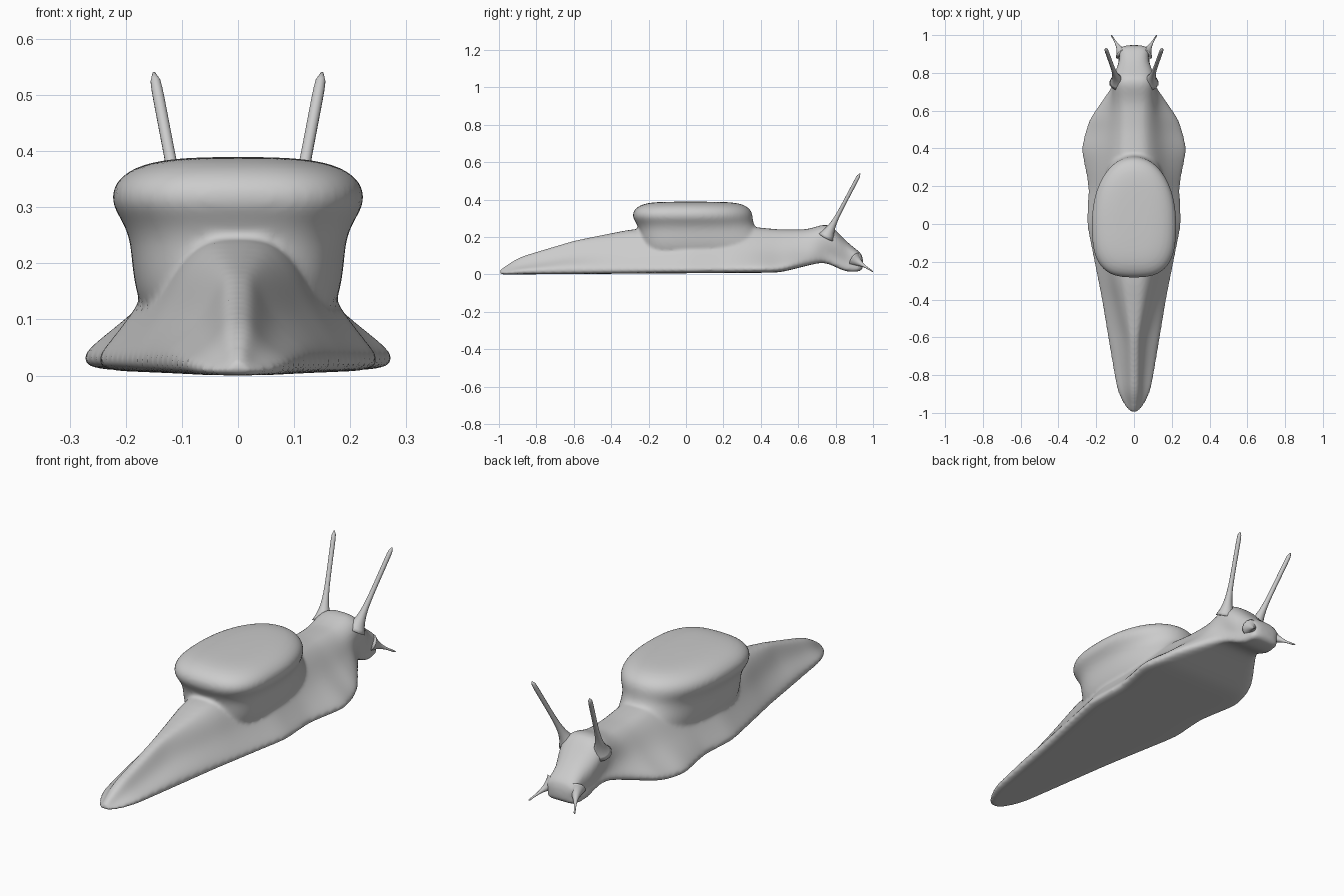
import bpy, bmesh, math
from mathutils import Vector

cube = bpy.data.objects.get("Cube")
if cube:
    bpy.data.objects.remove(cube, do_unlink=True)

skin = bpy.data.materials.new("slug_grey")
skin.use_nodes = True
grey = (0.6, 0.6, 0.6, 1)
skin.diffuse_color = grey
skin.node_tree.nodes["Principled BSDF"].inputs["Base Color"].default_value = grey


def linear(points, y):
    """Read a profile given as (position, value) pairs."""
    for (y_a, v_a), (y_b, v_b) in zip(points, points[1:]):
        if y <= y_b:
            t = max(0, (y - y_a) / (y_b - y_a))
            return v_a + (v_b - v_a) * t
    return points[-1][1]


def profile(points, y, blur=0.02):
    """Read a profile with its corners rounded."""
    return sum(linear(points, y + shift) for shift in (-blur, 0, blur)) / 3


def loft(bm, rings):
    """Bridge equal-sized closed rings and cap both ends."""
    rows = [[bm.verts.new(point) for point in ring] for ring in rings]
    count = len(rows[0])
    for lower, upper in zip(rows, rows[1:]):
        for i in range(count):
            j = (i + 1) % count
            bm.faces.new((lower[i], lower[j], upper[j], upper[i]))
    bm.faces.new(rows[0][::-1])
    bm.faces.new(rows[-1])


def finish(bm, name):
    """Turn the lofted parts into one smooth grey object."""
    bmesh.ops.recalc_face_normals(bm, faces=bm.faces)
    for face in bm.faces:
        face.smooth = True
    mesh = bpy.data.meshes.new(name)
    bm.to_mesh(mesh)
    bm.free()
    mesh.materials.append(skin)
    obj = bpy.data.objects.new(name, mesh)
    bpy.context.collection.objects.link(obj)
    return obj


# Lengthwise profiles of the body, from tail to head
foot_width = [(-1, 0.02), (-0.95, 0.06), (-0.88, 0.09), (-0.7, 0.12), (-0.4, 0.17),
              (0, 0.25), (0.2, 0.24), (0.4, 0.28), (0.55, 0.24), (0.75, 0.1), (0.95, 0.07)]
back_width = [(-1, 0.01), (-0.9, 0.03), (-0.6, 0.04), (-0.3, 0.1), (0, 0.14),
              (0.4, 0.11), (0.6, 0.1), (0.8, 0.11), (0.86, 0.07), (0.92, 0.08)]
top_line = [(-1, 0.02), (-0.9, 0.09), (-0.6, 0.18), (-0.3, 0.24), (0.2, 0.27),
            (0.5, 0.24), (0.65, 0.24), (0.77, 0.28), (0.83, 0.2), (0.95, 0.1)]
under_line = [(-1, 0), (0.5, 0.01), (0.74, 0.07), (0.86, 0.01), (0.95, 0.02)]


def body_ring(y):
    """Cross-section with a flat sole, flared skirt and rounded back."""
    foot, back, low, top = (profile(line, y) for line in
                            (foot_width, back_width, under_line, top_line))
    height = top - low
    middle = max(back, foot * 0.3 + back * 0.7)
    half = [(foot * 0.6, low),
            (foot * 0.95, low),
            (foot * 1.03, low + min(0.02, height * 0.2)),
            (foot * 0.93, low + min(0.05, height * 0.3)),
            (middle, low + height * 0.5),
            (back, low + height * 0.8),
            (back * 0.55, top)]
    mirrored = [(-x, z) for x, z in reversed(half)]
    return [(x, y, z) for x, z in [(0, low)] + half + [(0, top)] + mirrored]


def mantle_ring(z, width):
    """Egg outline, blunt at the rear and tapered towards the neck."""
    inset = 0.22 - width
    rear = 0.28 - inset
    front = 0.35 - inset + max(0, 0.3 - z)
    ring = []
    segments = 28
    for i in range(segments):
        angle = math.tau * i / segments
        c, s = math.cos(angle), math.sin(angle)
        power, reach = (0.95, front) if s > 0 else (0.7, -rear)
        x = math.copysign(abs(c) ** power, c) * width
        ring.append((x, abs(s) ** power * reach, z))
    return ring


# Body with foot, neck and head
bm = bmesh.new()
steps = 44
tail, nose = -1, 0.95
loft(bm, [body_ring(tail + (nose - tail) * i / steps) for i in range(steps + 1)])

# Raised mantle, merged into the same skin
mantle = [(0.06, 0.15), (0.16, 0.19), (0.24, 0.19), (0.28, 0.21), (0.31, 0.23),
          (0.35, 0.22), (0.38, 0.17), (0.39, 0.08)]
loft(bm, [mantle_ring(z, width) for z, width in mantle])
body = finish(bm, "body")
body.modifiers.new("round", 'SUBSURF').levels = 2
remesh = body.modifiers.new("blend", 'REMESH')
remesh.mode = 'VOXEL'
remesh.voxel_size = 0.009
remesh.use_smooth_shade = True
soften = body.modifiers.new("soften", 'SMOOTH')
soften.factor = 0.5
soften.iterations = 6


def feeler(name, root, tip, thin, flare, falloff):
    """Straight stalk with a flared root and a rounded tip."""
    root, tip = Vector(root), Vector(tip)
    turn = (tip - root).to_track_quat('Z', 'Y')
    steps, sides = 24, 14
    rings = []
    for step in range(steps + 1):
        t = step / steps
        radius = (thin + flare * (1 - t) ** falloff) * math.sqrt(1.05 - t ** 30)
        spokes = [math.tau * i / sides for i in range(sides)]
        rings.append([root.lerp(tip, t) + turn @ Vector((math.cos(a), math.sin(a), 0)) * radius
                      for a in spokes])
    bm = bmesh.new()
    loft(bm, rings)
    finish(bm, name)


for side, s in (("left", 1), ("right", -1)):
    # Long stalks on top of the head
    feeler(side + "_eye_stalk", (s * 0.085, 0.75, 0.2), (s * 0.15, 0.93, 0.54),
           thin=0.01, flare=0.035, falloff=7)
    # Short feelers beside the mouth
    feeler(side + "_lower_feeler", (s * 0.06, 0.9, 0.08), (s * 0.12, 1, 0.015),
           thin=0.004, flare=0.035, falloff=3)
